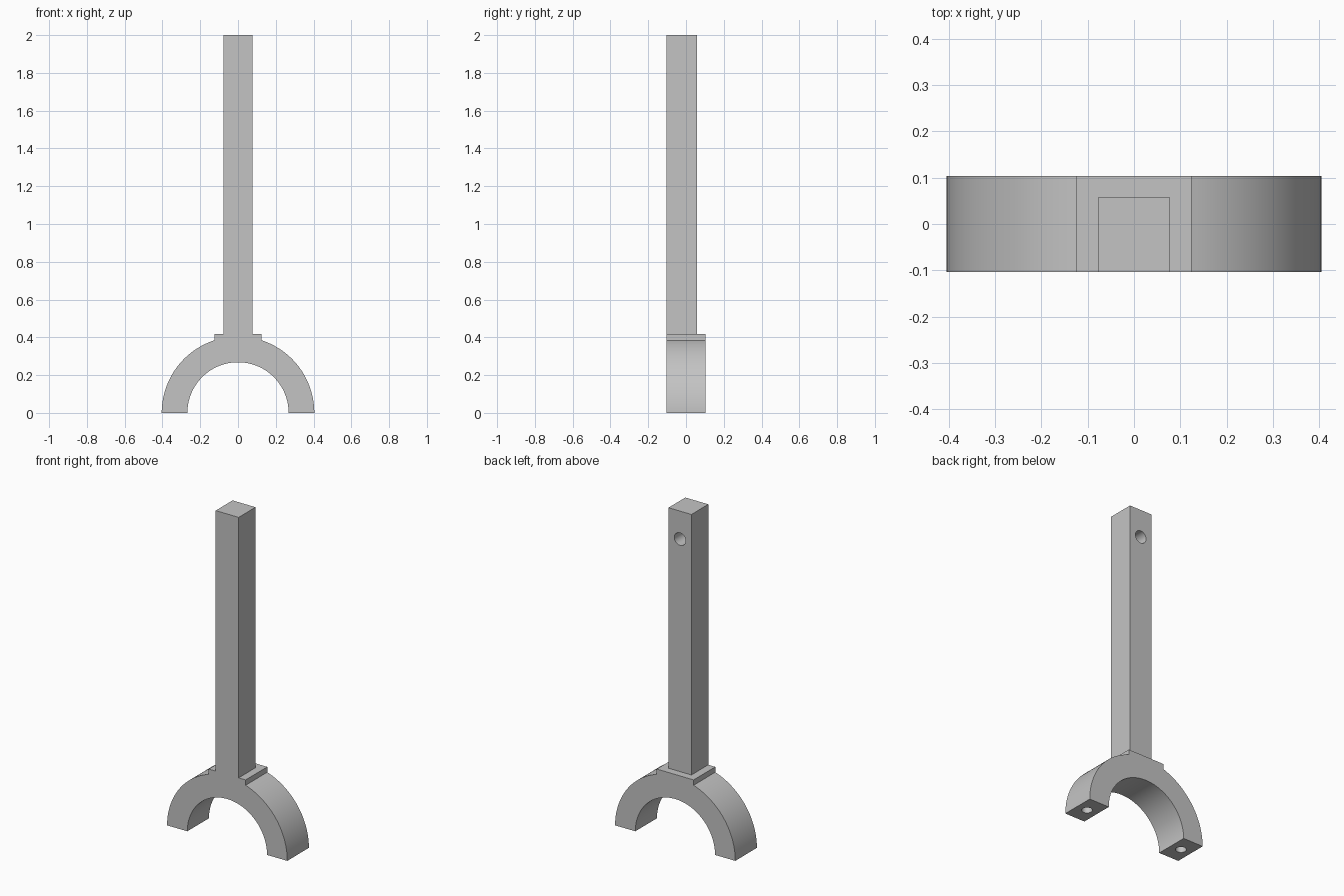
import bpy
import bmesh
from math import pi, sin, cos, acos, radians
from mathutils import Matrix, Vector

if "Cube" in bpy.data.objects:
    bpy.data.objects.remove(bpy.data.objects["Cube"], do_unlink=True)

OUTER, INNER = 0.404, 0.268      # yoke radii
HALF_DEPTH = 0.104
PAD_HALF, PAD_TOP = 0.124, 0.417
BAR_HALF, BAR_BACK, TOP = 0.077, 0.058, 2.0

grey = bpy.data.materials.new("plain grey")
grey.use_nodes = True
colour = (0.55, 0.55, 0.55, 1)
grey.diffuse_color = colour
grey.node_tree.nodes["Principled BSDF"].inputs["Base Color"].default_value = colour


def make_object(name, bm):
    bmesh.ops.recalc_face_normals(bm, faces=bm.faces)
    mesh = bpy.data.meshes.new(name)
    bm.to_mesh(mesh)
    bm.free()
    mesh.materials.append(grey)
    obj = bpy.data.objects.new(name, mesh)
    bpy.context.collection.objects.link(obj)
    return obj


def box(name, low, high):
    bm = bmesh.new()
    low, high = Vector(low), Vector(high)
    size = Matrix.Diagonal((high - low).to_4d())
    bmesh.ops.create_cube(bm, size=1, matrix=Matrix.Translation((low + high) / 2) @ size)
    return make_object(name, bm)


def cylinder(name, centre, radius, length, tilt=0):
    bm = bmesh.new()
    place = Matrix.Translation(centre) @ Matrix.Rotation(tilt, 4, "X")
    bmesh.ops.create_cone(bm, cap_ends=True, segments=32, radius1=radius,
                          radius2=radius, depth=length, matrix=place)
    return make_object(name, bm)


def arc(radius, start, end, steps):
    angles = [start + (end - start) * i / steps for i in range(steps + 1)]
    return [(radius * cos(a), radius * sin(a)) for a in angles]


def combine(target, tool, operation):
    mod = target.modifiers.new(tool.name, "BOOLEAN")
    mod.operation, mod.solver, mod.object = operation, "EXACT", tool
    bpy.context.view_layer.objects.active = target
    bpy.ops.object.modifier_apply(modifier=mod.name)
    bpy.data.objects.remove(tool, do_unlink=True)


# Half-ring yoke with the flat pad on its crown, extruded front to back
edge = acos(PAD_HALF / OUTER)
outline = (arc(OUTER, 0, edge, 28) + [(PAD_HALF, PAD_TOP), (-PAD_HALF, PAD_TOP)]
           + arc(OUTER, pi - edge, pi, 28) + arc(INNER, pi, 0, 64))
bm = bmesh.new()
face = bm.faces.new([bm.verts.new((x, -HALF_DEPTH, z)) for x, z in outline])
grown = bmesh.ops.extrude_face_region(bm, geom=[face])["geom"]
bmesh.ops.translate(bm, vec=(0, 2 * HALF_DEPTH, 0),
                    verts=[v for v in grown if isinstance(v, bmesh.types.BMVert)])
fork = make_object("yoke_with_bar", bm)

# Upright bar, flush with the front of the yoke
bar = box("bar", (-BAR_HALF, -HALF_DEPTH, 0.34), (BAR_HALF, BAR_BACK, TOP))
combine(fork, bar, "UNION")

# Blind hole in the back of the bar, and one under each foot
combine(fork, cylinder("bar_hole", (0, BAR_BACK, 1.83), 0.038, 0.2, pi / 2), "DIFFERENCE")
for side in (-1, 1):
    foot = (side * (OUTER + INNER) / 2, 0, 0)
    combine(fork, cylinder("foot_hole", foot, 0.03, 0.24), "DIFFERENCE")

# Smooth the curved walls and keep the corners sharp
bpy.ops.object.select_all(action="DESELECT")
fork.select_set(True)
bpy.context.view_layer.objects.active = fork
bpy.ops.object.shade_smooth_by_angle(angle=radians(30))
